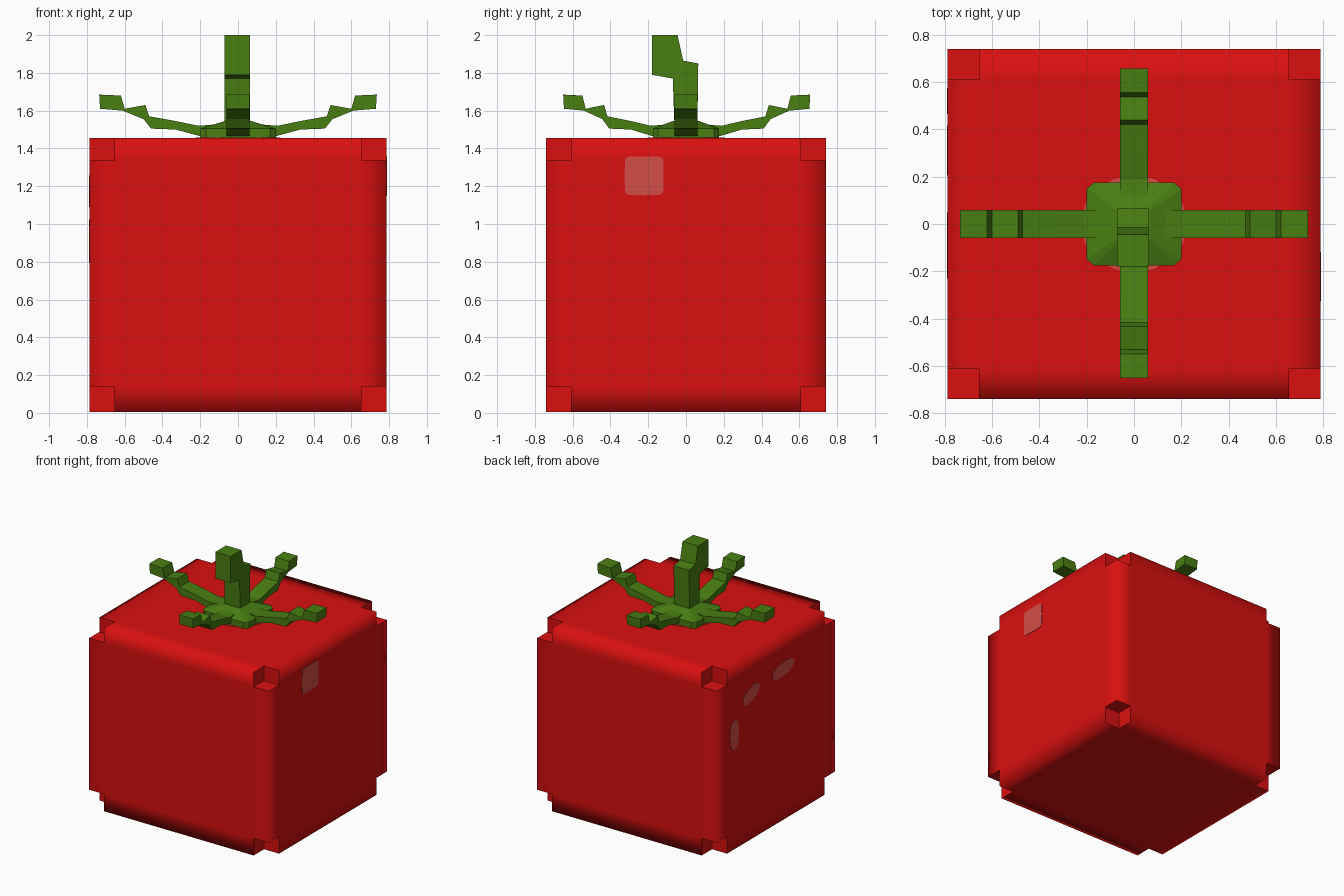
import bpy, bmesh, math
from mathutils import Vector

if "Cube" in bpy.data.objects:
    bpy.data.objects.remove(bpy.data.objects["Cube"])


def material(name, rgb):
    m = bpy.data.materials.new(name)
    m.diffuse_color = (*rgb, 1)
    m.use_nodes = True
    m.node_tree.nodes["Principled BSDF"].inputs["Base Color"].default_value = m.diffuse_color
    return m


RED = material("tomato red", (0.70, 0.005, 0.005))
GREEN = material("leaf green", (0.065, 0.21, 0.006))
SHINE = material("pale red", (0.66, 0.075, 0.065))


def finish(bm, name, mat):
    bmesh.ops.remove_doubles(bm, verts=bm.verts, dist=1e-5)
    bmesh.ops.recalc_face_normals(bm, faces=bm.faces)
    me = bpy.data.meshes.new(name)
    bm.to_mesh(me)
    bm.free()
    me.materials.append(mat)
    ob = bpy.data.objects.new(name, me)
    bpy.context.collection.objects.link(ob)
    return ob


def prism(name, points, direction, mat):
    """Extrude a closed outline along a direction."""
    bm = bmesh.new()
    d = Vector(direction)
    a = [bm.verts.new(Vector(p) - d / 2) for p in points]
    b = [bm.verts.new(Vector(p) + d / 2) for p in points]
    bm.faces.new(a)
    bm.faces.new(b[::-1])
    n = len(a)
    for i in range(n):
        bm.faces.new((a[i], a[(i + 1) % n], b[(i + 1) % n], b[i]))
    return finish(bm, name, mat)


# Body: box of 3 x 3 x 3 cells without its eight corner cells
cuts = [(-0.787, -0.655, 0.655, 0.787),
        (-0.74, -0.61, 0.61, 0.74),
        (0.005, 0.14, 1.34, 1.455)]


def filled(c):
    return all(0 <= i <= 2 for i in c) and not all(i in (0, 2) for i in c)


bm = bmesh.new()
for i in range(3):
    for j in range(3):
        for k in range(3):
            c = (i, j, k)
            if not filled(c):
                continue
            for ax in range(3):
                for s in (0, 1):
                    nb = list(c)
                    nb[ax] += 2 * s - 1
                    if filled(nb):
                        continue
                    u, v = (ax + 1) % 3, (ax + 2) % 3
                    vs = []
                    for du, dv in ((0, 0), (1, 0), (1, 1), (0, 1)):
                        p = [0, 0, 0]
                        p[ax] = cuts[ax][c[ax] + s]
                        p[u] = cuts[u][c[u] + du]
                        p[v] = cuts[v][c[v] + dv]
                        vs.append(bm.verts.new(p))
                    bm.faces.new(vs)
bmesh.ops.remove_doubles(bm, verts=bm.verts, dist=1e-5)
# Soft outer edges, sharp corner notches
for f in bm.faces:
    f.smooth = True
    m = f.calc_center_median()
    if not any(abs(m[a] - cuts[a][e]) < 1e-4 for a in range(3) for e in (0, 3)):
        for e in f.edges:
            e.smooth = False
finish(bm, "tomato_body", RED)

# Calyx base: low frustum with clipped corners
bm = bmesh.new()
rings = []
for w, d, z in ((0.20, 0.175, 1.457), (0.20, 0.175, 1.505), (0.07, 0.07, 1.545)):
    o = [(w, -d * .85), (w, d * .85), (w * .85, d), (-w * .85, d),
         (-w, d * .85), (-w, -d * .85), (-w * .85, -d), (w * .85, -d)]
    rings.append([bm.verts.new((x, y, z)) for x, y in o])
for r, t in zip(rings, rings[1:]):
    for i in range(8):
        bm.faces.new((r[i], r[(i + 1) % 8], t[(i + 1) % 8], t[i]))
bm.faces.new(rings[0])
bm.faces.new(rings[2])
finish(bm, "calyx_base", GREEN)

# Four stepped leaves, rising outward
leaf = [(0.08, 1.53), (0.21, 1.52), (0.33, 1.545), (0.47, 1.57), (0.49, 1.63),
        (0.60, 1.61), (0.62, 1.68), (0.735, 1.685), (0.73, 1.61), (0.61, 1.60),
        (0.50, 1.555), (0.46, 1.505), (0.33, 1.50), (0.20, 1.465), (0.08, 1.46)]
for name, dx, dy, length in (("right", 1, 0, 1), ("left", -1, 0, 1),
                             ("back", 0, 1, 0.895), ("front", 0, -1, 0.885)):
    pts = [(r * dx * length, r * dy * length, z) for r, z in leaf]
    prism(name + "_leaf", pts, (0.12 * dy, 0.12 * dx, 0), GREEN)

# Bent stem
stem = [(-0.06, 1.49), (0.06, 1.49), (0.065, 1.85), (-0.015, 1.865),
        (-0.045, 2.0), (-0.18, 2.0), (-0.18, 1.79), (-0.07, 1.77)]
prism("stem", [(-0.005, y, z) for y, z in stem], (0.135, 0, 0), GREEN)

# Pale ring under the calyx
prism("calyx_shadow_ring",
      [(0.225 * math.cos(a * math.pi / 8), 0.205 * math.sin(a * math.pi / 8), 1.456)
       for a in range(16)], (0, 0, 0.006), SHINE)


# Shine marks on the sides: centre, half sizes, tilt, squareness
def shine(name, x, y, z, ry, rz, tilt, power):
    pts = []
    for i in range(20):
        a = i * math.tau / 20
        u = math.copysign(abs(math.cos(a)) ** power, math.cos(a)) * ry
        v = math.copysign(abs(math.sin(a)) ** power, math.sin(a)) * rz
        pts.append((x, y + u * math.cos(tilt) - v * math.sin(tilt),
                    z + u * math.sin(tilt) + v * math.cos(tilt)))
    prism(name, pts, (0.006, 0, 0), SHINE)


shine("right_shine", 0.787, -0.222, 1.255, 0.103, 0.103, 0, 0.25)
shine("left_shine_low", -0.787, 0.52, 0.91, 0.055, 0.115, 0, 0.8)
shine("left_shine_mid", -0.787, 0.31, 1.155, 0.11, 0.055, -0.35, 0.9)
shine("left_shine_top", -0.787, -0.09, 1.20, 0.14, 0.055, -0.1, 0.9)
